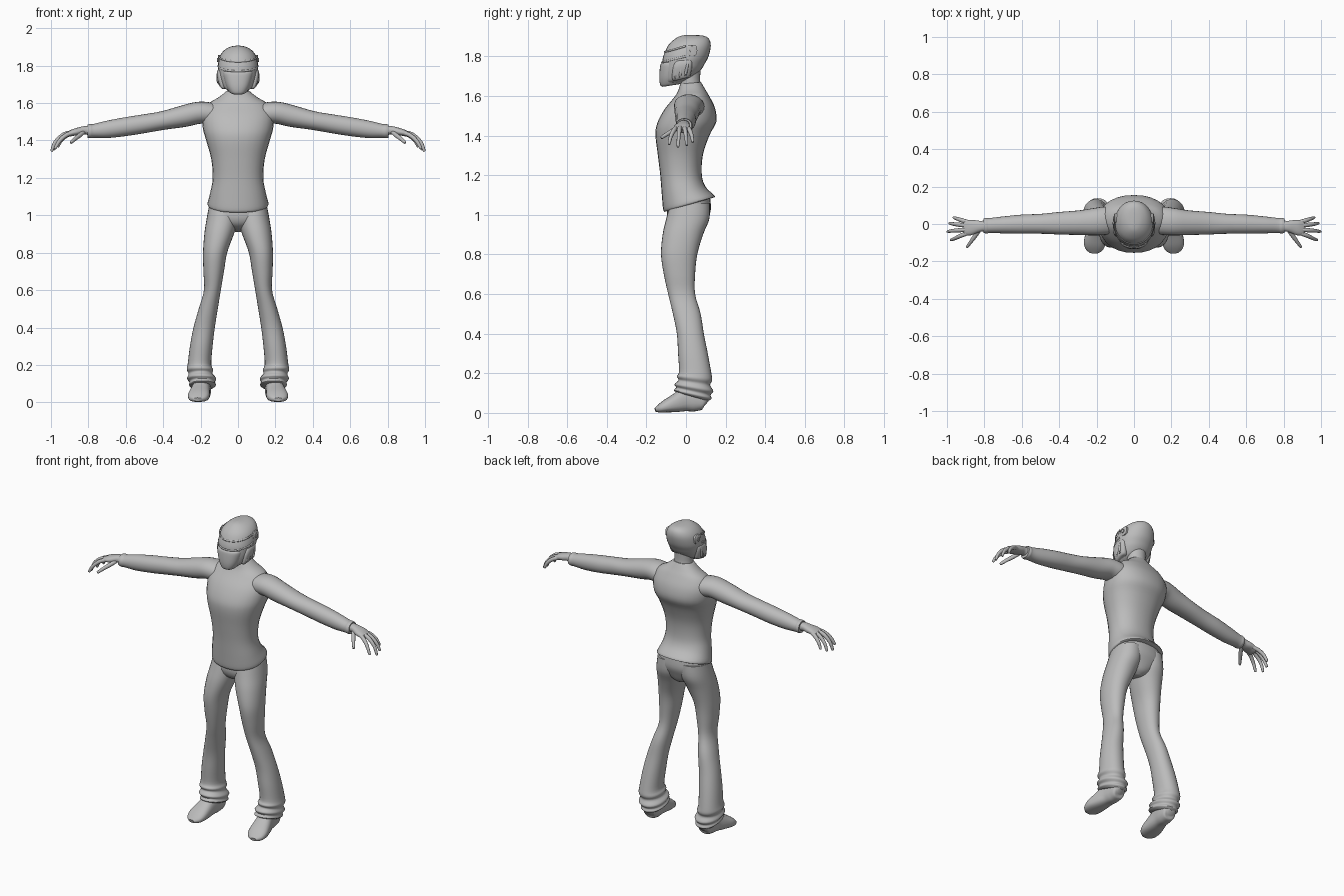
import bpy, bmesh, math
from mathutils import Vector

mat = bpy.data.materials.new("plain grey")
mat.diffuse_color = (0.5, 0.5, 0.5, 1)


def smooth_rows(rows, steps):
    """Catmull-Rom interpolation of equally long number tuples."""
    out = []
    for i in range(len(rows) - 1):
        a, b, c, d = rows[max(i - 1, 0)], rows[i], rows[i + 1], rows[min(i + 2, len(rows) - 1)]
        for s in range(steps):
            t = s / steps
            out.append(tuple(q + 0.5 * t * (r - p + t * (2 * p - 5 * q + 4 * r - e + t * (3 * (q - r) + e - p)))
                             for p, q, r, e in zip(a, b, c, d)))
    return out + [tuple(rows[-1])]


def loft(name, frames, power=2.0, sides=28, mirror=False):
    """Skin superellipse rings given as (centre, u, v)."""
    bm = bmesh.new()
    rings = []
    for c, u, v in frames:
        ring = []
        for k in range(sides):
            a = 2 * math.pi * k / sides
            p, q = math.cos(a), math.sin(a)
            p = math.copysign(abs(p) ** (2 / power), p)
            q = math.copysign(abs(q) ** (2 / power), q)
            ring.append(bm.verts.new(c + u * p + v * q))
        rings.append(ring)
    for r, s in zip(rings, rings[1:]):
        for k in range(sides):
            j = (k + 1) % sides
            bm.faces.new((r[k], r[j], s[j], s[k]))
    bm.faces.new(rings[0])
    bm.faces.new(rings[-1])
    bmesh.ops.recalc_face_normals(bm, faces=bm.faces)
    me = bpy.data.meshes.new(name)
    bm.to_mesh(me)
    bm.free()
    me.materials.append(mat)
    ob = bpy.data.objects.new(name, me)
    bpy.context.collection.objects.link(ob)
    if mirror:
        m = ob.modifiers.new("mirror", 'MIRROR')
        m.use_mirror_merge = False
    return ob


def stack(name, rows, power=2.0, mirror=False, steps=4):
    """Rows: z front, z back, x min, x max, y front, y back."""
    frames = []
    for zf, zb, x0, x1, y0, y1 in smooth_rows(rows, steps):
        frames.append((Vector(((x0 + x1) / 2, (y0 + y1) / 2, (zf + zb) / 2)),
                       Vector(((x1 - x0) / 2, 0, 0)), Vector((0, (y1 - y0) / 2, (zb - zf) / 2))))
    return loft(name, frames, power, mirror=mirror)


def tube(name, rows, power=2.0, sides=20, mirror=True, steps=4):
    """Rows: x, y, z, sideways radius, upright radius."""
    rows = smooth_rows(rows, steps)
    pts = [Vector(r[:3]) for r in rows]
    frames = []
    for i, r in enumerate(rows):
        t = (pts[min(i + 1, len(pts) - 1)] - pts[max(i - 1, 0)]).normalized()
        ref = Vector((1, 0, 0)) if abs(t.z) > 0.95 else Vector((0, 0, 1))
        u = t.cross(ref).normalized()
        frames.append((pts[i], u * r[3], u.cross(t).normalized() * r[4]))
    return loft(name, frames, power, sides, mirror)


def sym(rows):
    return [(a, b, -w, w, f, k) for a, b, w, f, k in rows]


# Shirt body with tilted hem, running up into the neck
stack("shirt_body", sym([
    (1.015, 1.085, .153, -.108, .132), (1.03, 1.095, .163, -.116, .145), (1.10, 1.14, .149, -.122, .10),
    (1.20, 1.20, .135, -.13, .08), (1.30, 1.30, .143, -.142, .085), (1.40, 1.40, .17, -.154, .118),
    (1.46, 1.47, .188, -.146, .153), (1.53, 1.54, .19, -.11, .146), (1.59, 1.60, .16, -.062, .117),
    (1.625, 1.635, .105, -.04, .096), (1.66, 1.67, .06, -.03, .076)]), 2.25)
stack("neck", sym([(1.62, 1.62, .065, -.035, .09), (1.67, 1.67, .055, -.03, .072),
                   (1.76, 1.76, .06, -.04, .075)]))

# Sleeves
tube("sleeve", [
    (.09, .02, 1.54, .07, .05), (.15, .018, 1.545, .075, .058), (.21, .012, 1.548, .073, .059),
    (.29, .007, 1.53, .066, .058), (.40, .004, 1.507, .06, .05), (.50, .001, 1.49, .053, .05),
    (.60, -.001, 1.474, .051, .05), (.70, -.005, 1.459, .045, .046), (.77, -.008, 1.451, .04, .037),
    (.79, -.009, 1.45, .042, .038), (.805, -.009, 1.45, .038, .035)], 2.1, 24)

# Hands: palm and five curled digits
tube("palm", [
    (.79, -.01, 1.452, .029, .026), (.82, -.012, 1.455, .029, .022), (.85, -.015, 1.449, .036, .021),
    (.88, -.02, 1.443, .041, .018), (.905, -.02, 1.434, .038, .014), (.915, -.02, 1.43, .02, .006)], 2.3)
digits = {
    "little": [(.88, .008, 1.44), (.915, .018, 1.428), (.945, .028, 1.402), (.962, .034, 1.37)],
    "ring": [(.88, -.01, 1.443), (.925, -.005, 1.43), (.965, 0, 1.395), (.985, .004, 1.355)],
    "middle": [(.88, -.028, 1.444), (.93, -.033, 1.432), (.975, -.037, 1.393), (.995, -.04, 1.347)],
    "index": [(.88, -.046, 1.442), (.92, -.06, 1.428), (.955, -.076, 1.397), (.977, -.085, 1.36)],
    "thumb": [(.825, -.03, 1.445), (.85, -.065, 1.425), (.872, -.095, 1.408), (.892, -.122, 1.39)]}
for label, (a, b, c, d) in digits.items():
    tip = tuple(q + (q - p) * 0.12 for p, q in zip(c, d))
    tube(label + "_finger", [a + (.011, .011), b + (.0115, .012), c + (.0095, .0105),
                             d + (.007, .008), tip + (.002, .003)], sides=12)

# Trousers: hips, then legs with crumpled cuffs
stack("hips", sym([(1.06, 1.10, .148, -.09, .12), (1.0, 1.03, .157, -.096, .126),
                   (.96, .98, .13, -.085, .11), (.935, .93, .06, -.06, .085), (.925, .91, .02, -.03, .05)]), 2.3)
stack("trouser_leg", [
    (1.04, 1.06, .0, .155, -.085, .12), (.98, .98, .0, .168, -.1, .118), (.90, .90, .022, .18, -.118, .086),
    (.80, .80, .058, .187, -.126, .057), (.70, .70, .075, .185, -.112, .046), (.60, .60, .092, .182, -.09, .046),
    (.50, .50, .108, .21, -.066, .074), (.40, .40, .124, .238, -.046, .09), (.30, .30, .136, .257, -.04, .11),
    (.21, .20, .143, .269, -.035, .128), (.185, .165, .133, .274, -.046, .132), (.165, .14, .136, .264, -.038, .122),
    (.145, .11, .117, .272, -.058, .138), (.128, .09, .124, .259, -.05, .124),
    (.115, .072, .118, .262, -.062, .13), (.105, .06, .135, .248, -.05, .112)], 2.15, mirror=True)

# Shoes
tube("shoe", [
    (.188, .108, .055, .018, .02), (.189, .095, .062, .04, .047), (.19, .05, .07, .046, .062),
    (.195, .0, .067, .047, .06), (.203, -.05, .05, .054, .047), (.21, -.1, .034, .058, .033),
    (.214, -.135, .021, .047, .02), (.216, -.155, .015, .022, .01)], 2.5, 24)

# Helmet shell and lower face mask
stack("helmet", sym([
    (1.66, 1.675, .05, -.105, -.005), (1.675, 1.70, .08, -.115, .045), (1.72, 1.735, .098, -.12, .078),
    (1.76, 1.765, .105, -.12, .096), (1.80, 1.80, .107, -.115, .114), (1.85, 1.85, .097, -.093, .125),
    (1.88, 1.885, .074, -.066, .118), (1.90, 1.902, .042, -.035, .095), (1.907, 1.907, .01, -.005, .06)]), 2.1)
stack("face_mask", sym([
    (1.646, 1.655, .03, -.118, -.06), (1.655, 1.665, .046, -.13, -.02), (1.69, 1.70, .066, -.135, .0),
    (1.74, 1.75, .079, -.132, .0), (1.762, 1.775, .08, -.127, .0), (1.768, 1.78, .07, -.115, -.01)]), 2.5)

# Visor edges wrapped round the front of the helmet
for label, z, w, yf in (("visor_lower_edge", 1.77, .107, .121), ("visor_upper_edge", 1.822, .104, .107)):
    arc = []
    for k in range(13):
        a = math.pi * (k / 12) - math.pi / 2
        rise = .03 * (1 - math.cos(a))
        arc.append((w * math.sin(a), .0 - yf * math.cos(a), z + rise, .004, .005))
    tube(label, arc, sides=8, mirror=False, steps=2)

# Cheek guards with vent bars, and round ear pieces
stack("cheek_guard", [
    (1.675, 1.69, .06, .088, -.06, .0), (1.69, 1.70, .06, .1, -.07, .02), (1.74, 1.745, .07, .112, -.066, .03),
    (1.77, 1.775, .075, .11, -.055, .03), (1.782, 1.79, .08, .1, -.04, .02)], 2.6, mirror=True)
for k, y in enumerate((-.052, -.026, .002)):
    tube("vent_bar_%d" % (k + 1), [
        (.088 + .007 * k, y - .006, 1.685 + .008 * k, .004, .004), (.094 + .006 * k, y - .003, 1.70 + .008 * k, .007, .008),
        (.1 + .004 * k, y + .004, 1.752, .007, .008), (.098 + .003 * k, y + .006, 1.765, .004, .004)], sides=10)
tube("ear_disc", [(.08, .03, 1.828, .027, .028), (.104, .03, 1.83, .027, .028), (.107, .03, 1.83, .022, .023)],
     3.0, 20, steps=1)
tube("ear_button", [(.1, .03, 1.83, .012, .012), (.112, .03, 1.83, .011, .011)], sides=14, steps=1)

# Smooth shading with crisp hems
for ob in bpy.data.objects:
    ob.select_set(True)
    bpy.context.view_layer.objects.active = ob
bpy.ops.object.shade_smooth_by_angle(angle=math.radians(45))
